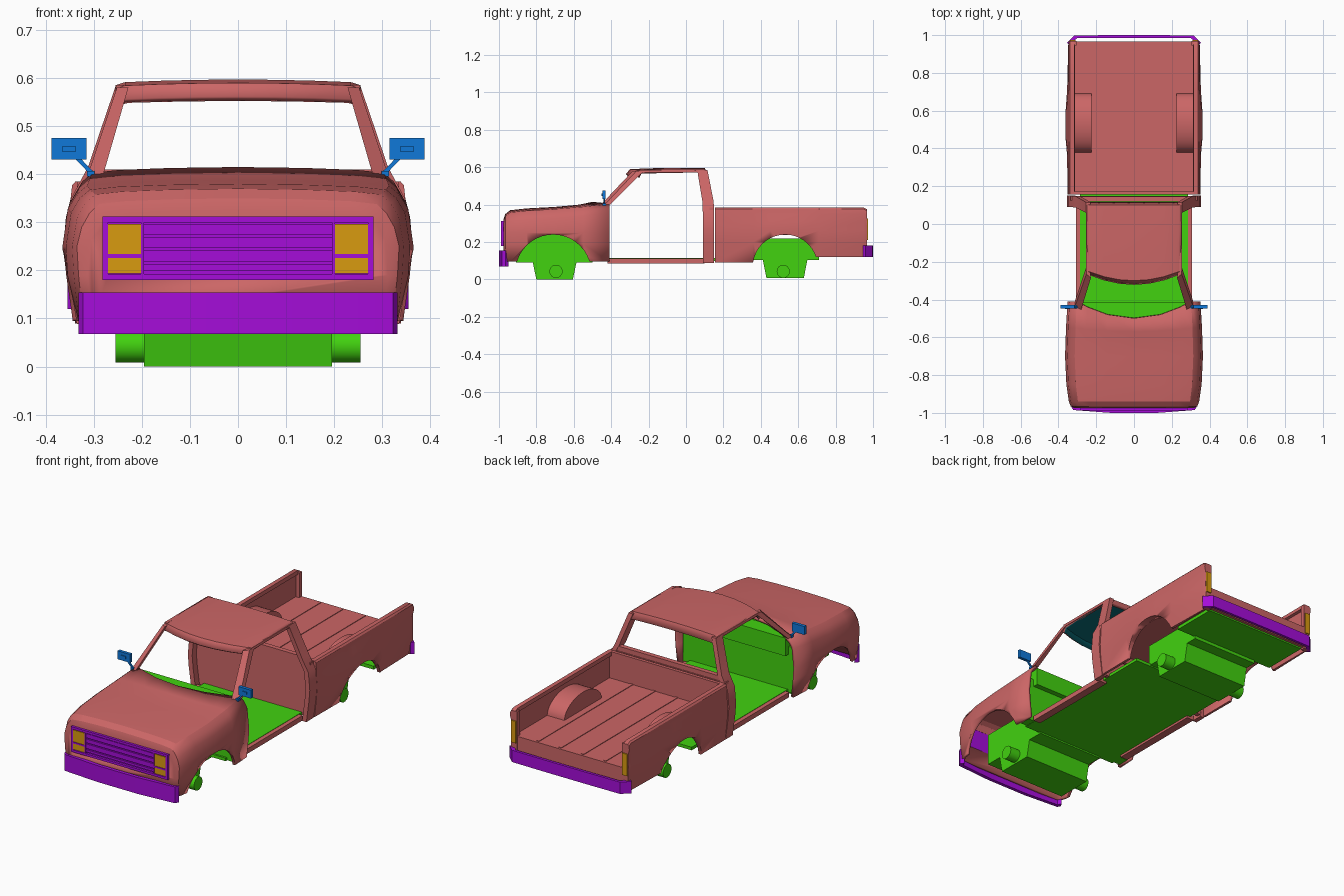
import bpy, bmesh, math
from mathutils import Vector

if "Cube" in bpy.data.objects:
    bpy.data.objects.remove(bpy.data.objects["Cube"], do_unlink=True)


def material(name, rgb):
    m = bpy.data.materials.new(name)
    m.use_nodes = True
    m.diffuse_color = (*rgb, 1)
    m.node_tree.nodes["Principled BSDF"].inputs["Base Color"].default_value = (*rgb, 1)
    return m


RED = material("body red", (0.60, 0.133, 0.133))
GREEN = material("chassis green", (0.054, 0.645, 0.005))
PURPLE = material("trim purple", (0.376, 0.004, 0.694))
BLUE = material("mirror blue", (0.005, 0.188, 0.694))
AMBER = material("lamp amber", (0.694, 0.328, 0.005))
TEAL = material("headliner teal", (0.003, 0.155, 0.19))


def finish(name, bm, mat, up=False):
    bmesh.ops.recalc_face_normals(bm, faces=bm.faces)
    if up and sum(f.normal.z * f.calc_area() for f in bm.faces) < 0:
        bmesh.ops.reverse_faces(bm, faces=bm.faces)
    me = bpy.data.meshes.new(name)
    bm.to_mesh(me)
    bm.free()
    ob = bpy.data.objects.new(name, me)
    bpy.context.collection.objects.link(ob)
    me.materials.append(mat)
    bpy.ops.object.select_all(action='DESELECT')
    ob.select_set(True)
    bpy.context.view_layer.objects.active = ob
    bpy.ops.object.shade_smooth_by_angle(angle=math.radians(30))
    return ob


def loft(name, sections, mat, closed=True, caps=(True, True), up=False):
    bm = bmesh.new()
    rings = [[bm.verts.new(p) for p in s] for s in sections]
    n = len(rings[0])
    for a, b in zip(rings, rings[1:]):
        for i in range(n if closed else n - 1):
            j = (i + 1) % n
            bm.faces.new((a[i], a[j], b[j], b[i]))
    for cap, ring in zip(caps, (rings[0], rings[-1])):
        if cap:
            bm.faces.new(ring)
    return finish(name, bm, mat, up)


def prism(name, pts, axis, lo, hi, mat):
    """Extrude a 2D outline along axis x (points are y, z) or z (points are x, y)."""
    put = (lambda p, d: (d, *p)) if axis == "x" else (lambda p, d: (*p, d))
    return loft(name, [[put(p, d) for p in pts] for d in (lo, hi)], mat)


def box(name, x, y, z, mat):
    outline = [(x[0], y[0]), (x[1], y[0]), (x[1], y[1]), (x[0], y[1])]
    return prism(name, outline, "z", *z, mat)


def disc(cy, cz, r, n=40):
    return [(cy + r * math.cos(math.tau * i / n), cz + r * math.sin(math.tau * i / n)) for i in range(n)]


def span(s, a, b):
    return tuple(sorted((s * a, s * b)))


def apply_mod(ob, kind, **props):
    mod = ob.modifiers.new(kind, kind)
    for key, value in props.items():
        setattr(mod, key, value)
    bpy.context.view_layer.objects.active = ob
    bpy.ops.object.modifier_apply(modifier=mod.name)


def cut(ob, cutter):
    apply_mod(ob, 'BOOLEAN', operation='DIFFERENCE', object=cutter, solver='EXACT')
    bpy.data.objects.remove(cutter, do_unlink=True)


# Hood, fenders and nose as one shell
def front_section(y, w, h, bow=0):
    half = [(0.96, 0.095), (0.99, 0.19), (1, 0.25), (0.97, h - 0.06), (0.92, h - 0.03),
            (0.86, h - 0.012), (0.7, h - 0.006), (0.4, h - 0.002), (0, h)]
    pts = half + [(-x, z) for x, z in half[-2::-1]]
    return [(x * w, y - bow * max(0, 1 - (x / 0.86) ** 2), z) for x, z in pts]


stations = [(-0.975, 0.315, 0.325), (-0.966, 0.335, 0.35), (-0.94, 0.345, 0.37), (-0.85, 0.358, 0.38),
            (-0.7, 0.365, 0.388), (-0.55, 0.36, 0.4, 0.02), (-0.41, 0.352, 0.415, 0.09)]
front = loft("front_body", [front_section(*s) for s in stations], RED, False, (True, False), True)
apply_mod(front, 'SOLIDIFY', thickness=0.014, offset=-1)
cut(front, prism("arch_cutter", disc(-0.71, 0.038, 0.202), "x", -0.5, 0.5, RED))
cut(front, box("grille_cutter", (-0.27, 0.27), (-1.1, -0.95), (0.19, 0.3), RED))


# Roof panel with bowed visor and headliner on its underside
def roof_section(y, z, bow):
    xs = [-0.255, -0.235, -0.16, -0.08, 0, 0.08, 0.16, 0.235, 0.255]
    return [(x, y - bow * (1 - (x / 0.255) ** 2), z - (0.012 if abs(x) > 0.24 else 0.1 * x * x)) for x in xs]


roof = loft("roof", [roof_section(*s) for s in ((-0.262, 0.562, 0.06), (-0.245, 0.59, 0.055), (-0.1, 0.597, 0.01),
                                                (0.1, 0.596, 0), (0.117, 0.562, 0))], RED, False, (False, False), True)
roof.data.materials.append(TEAL)
apply_mod(roof, 'SOLIDIFY', thickness=0.016, offset=-1, material_offset=1)

# Cab back panel, with the window left open above it
box("cab_back", (-0.335, 0.335), (0.125, 0.148), (0.1, 0.385), RED)
box("rear_window_sill", (-0.31, 0.31), (0.12, 0.145), (0.38, 0.41), RED)


# Bed side cross-section, from the outer bottom over the rail to the inner bottom
def bed_section(s, y, zb, w, top=0.385):
    pts = [(w - 0.015, zb), (w - 0.003, 0.2), (w, 0.26), (w - 0.004, 0.31), (0.348, 0.35), (0.345, top - 0.008),
           (0.338, top), (0.315, top), (0.313, top - 0.02), (0.325, top - 0.025), (0.325, zb)]
    return [(s * x, y, z) for x, z in pts]


for s, side in ((1, "left"), (-1, "right")):
    # Windscreen pillar
    foot = [(0.28, -0.455), (0.312, -0.435), (0.312, -0.405), (0.285, -0.41)]
    head = [(0.228, -0.285), (0.252, -0.265), (0.252, -0.225), (0.235, -0.235)]
    loft(side + "_front_pillar", [[(s * x, y, z) for x, y in q] for q, z in ((foot, 0.4), (head, 0.58))], RED)
    # Door rear pillar following the body side
    rows = [(0.335, 0.088, 0.09, 0.15), (0.35, 0.2, 0.09, 0.15), (0.355, 0.26, 0.09, 0.15),
            (0.347, 0.35, 0.09, 0.15), (0.312, 0.415, 0.088, 0.148), (0.254, 0.585, 0.06, 0.115)]
    loft(side + "_rear_pillar", [[(s * x, a, z), (s * x, b, z), (s * (x - 0.025), b, z), (s * (x - 0.025), a, z)]
                                 for x, z, a, b in rows], RED)
    box(side + "_roof_rail", span(s, 0.237, 0.254), (-0.25, 0.1), (0.572, 0.586), RED)
    box(side + "_sill", span(s, 0.265, 0.307), (-0.42, 0.1), (0.086, 0.112), RED)

    # Bed side with wheel arch, tail post and tail lamp
    bed = loft(side + "_bed_side", [bed_section(s, *r) for r in (
        (0.155, 0.09, 0.352), (0.36, 0.09, 0.354), (0.45, 0.1, 0.362), (0.6, 0.115, 0.362), (0.71, 0.12, 0.354),
        (0.95, 0.12, 0.348), (0.968, 0.12, 0.342, 0.375))], RED)
    cut(bed, prism("arch_cutter", disc(0.53, 0.067, 0.173), "x", -0.5, 0.5, RED))
    box(side + "_tail_post", span(s, 0.305, 0.34), (0.945, 0.968), (0.12, 0.375), RED)
    box(side + "_tail_lamp", span(s, 0.31, 0.338), (0.966, 0.974), (0.21, 0.325), AMBER)

    # Wheel housing inside the bed
    arch = [(0.535 + 0.156 * math.cos(math.pi * i / 20), 0.24 + 0.095 * math.sin(math.pi * i / 20)) for i in range(21)]
    prism(side + "_wheel_housing", arch, "x", *span(s, 0.225, 0.326), RED)

    # Axle stubs
    for end, cy in (("front", -0.695), ("rear", 0.52)):
        prism(f"{side}_{end}_axle", disc(cy, 0.043, 0.035, 24), "x", *span(s, 0.19, 0.255), GREEN)

    # Door mirror: head, raised panel and stalk
    box(side + "_mirror", span(s, 0.315, 0.388), (-0.447, -0.43), (0.431, 0.475), BLUE)
    box(side + "_mirror_panel", span(s, 0.338, 0.365), (-0.451, -0.446), (0.446, 0.459), BLUE)
    loft(side + "_mirror_stalk", [[(s * (x + dx), -0.438 + dy, z - dx) for dx, dy in
                                   ((-0.003, -0.004), (0.003, -0.004), (0.003, 0.004), (-0.003, 0.004))]
                                  for x, z in ((0.3, 0.398), (0.342, 0.442))], BLUE)
    box(side + "_mirror_foot", span(s, 0.298, 0.314), (-0.447, -0.428), (0.395, 0.407), BLUE)

    # Lamps set in the grille
    box(side + "_headlamp", span(s, 0.202, 0.27), (-0.985, -0.97), (0.234, 0.296), AMBER)
    box(side + "_indicator", span(s, 0.202, 0.27), (-0.985, -0.97), (0.194, 0.226), AMBER)
    box(side + "_grille_edge", span(s, 0.27, 0.282), (-0.988, -0.965), (0.18, 0.312), PURPLE)
    box(side + "_lamp_divider", span(s, 0.196, 0.202), (-0.988, -0.965), (0.18, 0.31), PURPLE)
    box(side + "_lamp_bar", span(s, 0.2, 0.272), (-0.988, -0.965), (0.226, 0.234), PURPLE)

# Bed floor with shallow ribs, front wall and rear crossmember
box("bed_floor", (-0.326, 0.326), (0.155, 0.962), (0.237, 0.245), RED)
for x in (-0.195, -0.065, 0.065, 0.195):
    box("floor_rib", (x - 0.008, x + 0.008), (0.17, 0.955), (0.244, 0.248), RED)
box("bed_front_wall", (-0.326, 0.326), (0.155, 0.172), (0.2, 0.385), RED)
box("rear_crossmember", (-0.33, 0.33), (0.95, 0.966), (0.13, 0.245), RED)

# Grille plate, surround and horizontal bars
box("grille_plate", (-0.278, 0.278), (-0.976, -0.962), (0.184, 0.308), PURPLE)
for z, t in ((0.18, 0.012), (0.3, 0.012), (0.2, 0.012), (0.218, 0.024), (0.248, 0.02), (0.274, 0.022)):
    wide = 0.28 if t == 0.012 and z != 0.2 else 0.198
    box("grille_bar", (-wide, wide), (-0.988 if wide > 0.2 else -0.984, -0.965), (z, z + t), PURPLE)


# Wraparound bumpers as hollow strips
def bumper(name, half, depth, z):
    full = [(-x, y) for x, y in half] + half[::-1]
    inner = [(x * 0.96, y + depth) for x, y in full[::-1]]
    prism(name, full + inner, "z", *z, PURPLE)


bumper("front_bumper", [(0.332, -0.966), (0.322, -0.985), (0.12, -1.0)], 0.018, (0.068, 0.154))
bumper("rear_bumper", [(0.355, 0.96), (0.315, 0.998), (0.12, 1.0)], -0.014, (0.12, 0.182))

# Chassis: floor slabs, wheel bay blocks, tapered axle blocks, firewall and dashboard
box("cab_floor", (-0.285, 0.285), (-0.51, 0.36), (0.098, 0.114), GREEN)
box("rear_underfloor", (-0.3, 0.3), (0.7, 0.95), (0.122, 0.14), GREEN)
box("front_bay", (-0.195, 0.195), (-0.91, -0.5), (0.09, 0.26), GREEN)
box("rear_bay", (-0.195, 0.195), (0.35, 0.71), (0.105, 0.22), GREEN)
prism("front_axle_block", [(-0.8, 0), (-0.605, 0), (-0.585, 0.095), (-0.82, 0.095)], "x", -0.195, 0.195, GREEN)
prism("rear_axle_block", [(0.43, 0.008), (0.63, 0.008), (0.65, 0.11), (0.41, 0.11)], "x", -0.195, 0.195, GREEN)
box("firewall", (-0.325, 0.325), (-0.5, -0.44), (0.1, 0.34), GREEN)
box("dashboard", (-0.29, 0.29), (-0.495, -0.412), (0.3, 0.395), GREEN)
